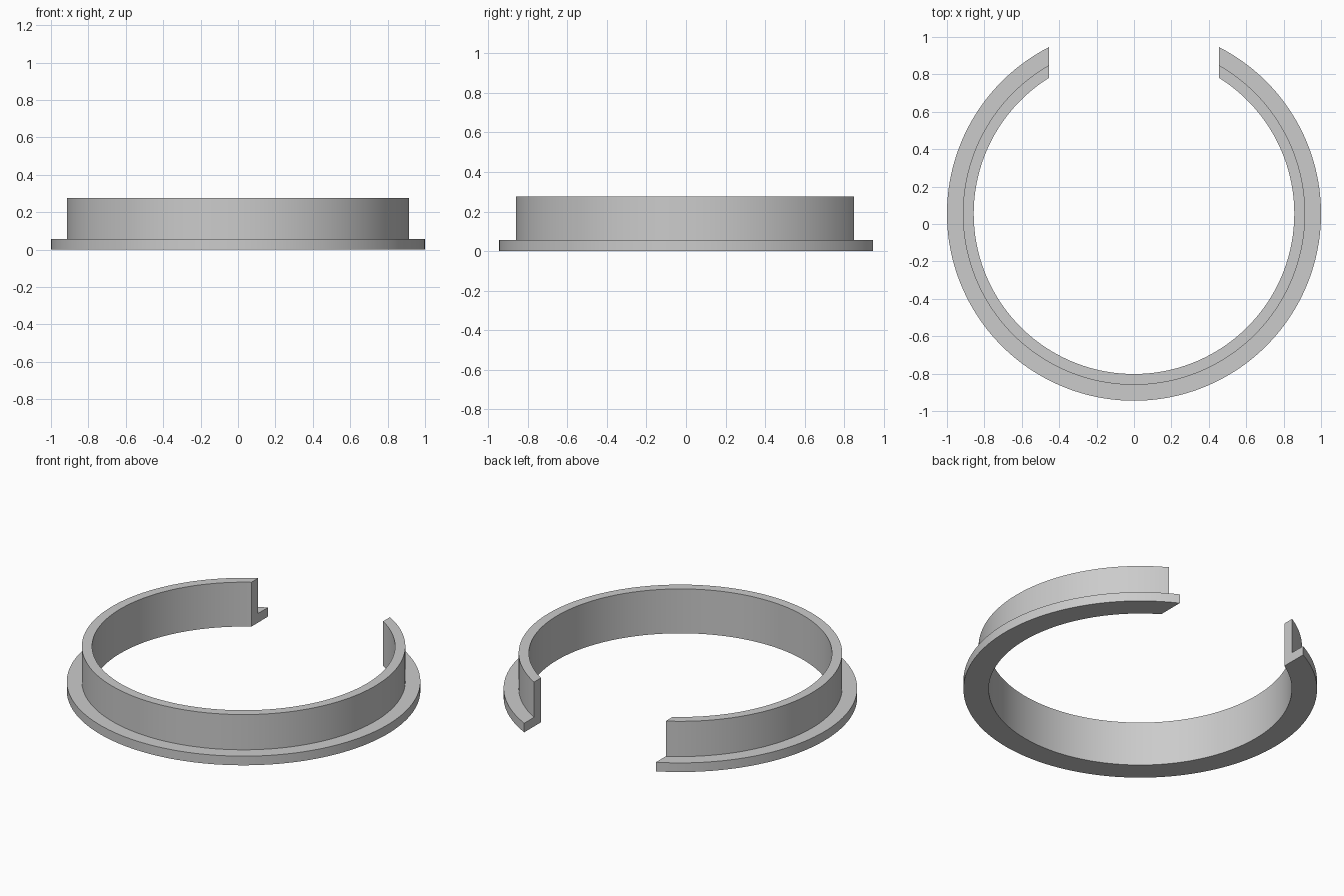
import bpy
import bmesh
from math import asin, pi, sin, cos

cube = bpy.data.objects.get("Cube")
if cube:
    bpy.data.objects.remove(cube, do_unlink=True)

# Main dimensions
OUTER, WALL, INNER = 1.0, 0.915, 0.857
FLANGE_TOP, HEIGHT = 0.057, 0.277
HALF_GAP = 0.455
CENTRE_Y = 0.055
STEPS = 144

grey = bpy.data.materials.new("plain grey")
grey.use_nodes = True
colour = (0.6, 0.6, 0.6, 1)
grey.diffuse_color = colour
grey.node_tree.nodes["Principled BSDF"].inputs["Base Color"].default_value = colour

# L-shaped cross-section: radius, height
profile = [(INNER, 0), (OUTER, 0), (OUTER, FLANGE_TOP),
           (WALL, FLANGE_TOP), (WALL, HEIGHT), (INNER, HEIGHT)]


def ring_point(radius, height, t):
    """Sweep round the front, ending on the flat gap planes at the back."""
    start = asin(HALF_GAP / radius)
    angle = start + t * (2 * pi - 2 * start)
    return radius * sin(angle), CENTRE_Y + radius * cos(angle), height


# Open flanged ring
bm = bmesh.new()
sections = [[bm.verts.new(ring_point(r, z, i / STEPS)) for r, z in profile]
            for i in range(STEPS + 1)]
count = len(profile)
for a, b in zip(sections, sections[1:]):
    for j in range(count):
        k = (j + 1) % count
        bm.faces.new((a[j], a[k], b[k], b[j]))

# Flat ends at the gap
bm.faces.new(sections[0])
bm.faces.new(sections[-1])
bmesh.ops.recalc_face_normals(bm, faces=bm.faces)

mesh = bpy.data.meshes.new("flanged_ring")
bm.to_mesh(mesh)
bm.free()
mesh.materials.append(grey)
ring = bpy.data.objects.new("flanged_ring", mesh)
bpy.context.collection.objects.link(ring)

bpy.ops.object.select_all(action="DESELECT")
ring.select_set(True)
bpy.context.view_layer.objects.active = ring
bpy.ops.object.shade_smooth_by_angle(angle=pi / 6)
